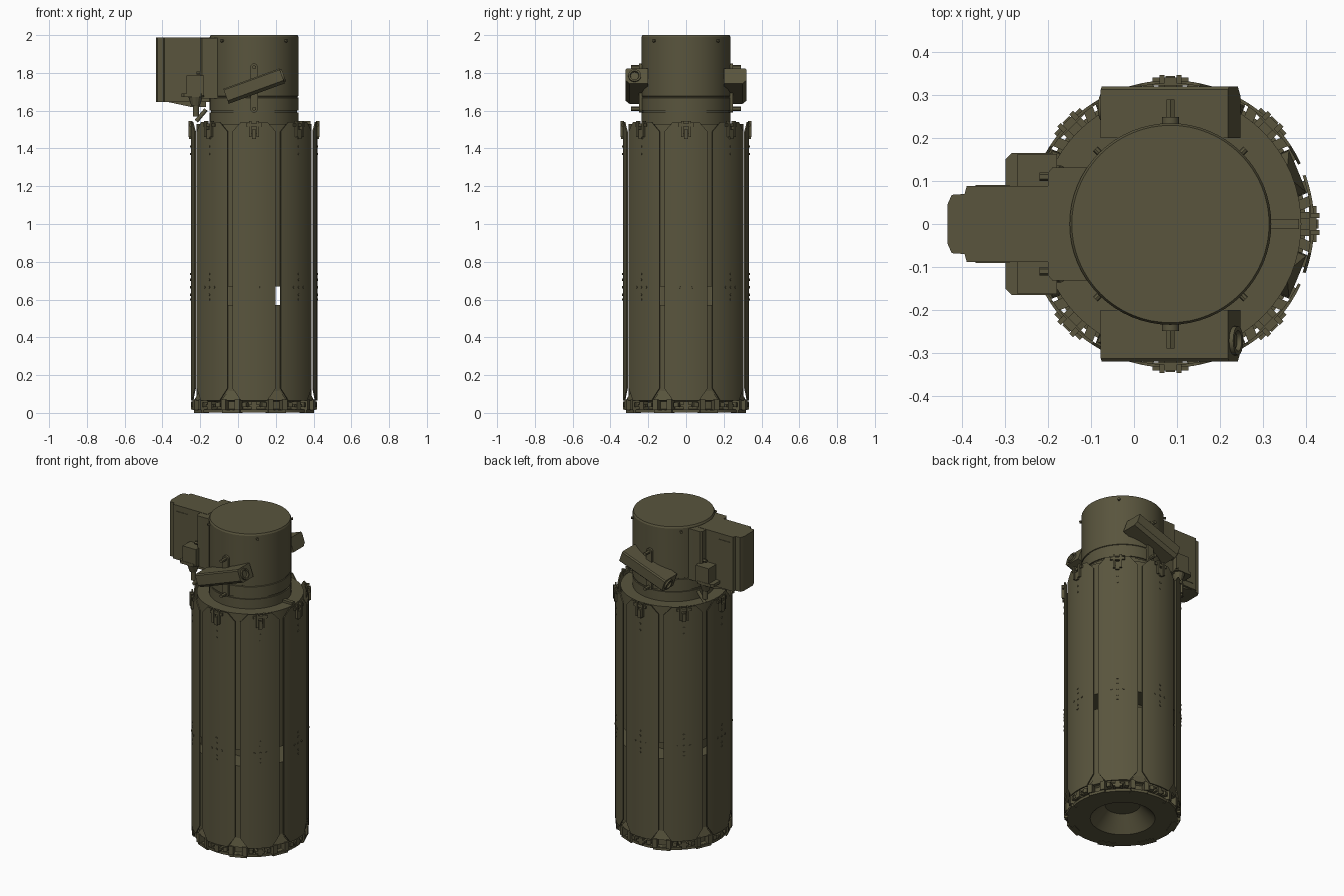
import bpy, bmesh, math
from math import radians, sin, cos, pi
from mathutils import Matrix, Vector

if "Cube" in bpy.data.objects:
    bpy.data.objects.remove(bpy.data.objects["Cube"])

olive = bpy.data.materials.new("olive_drab")
olive.use_nodes = True
olive.diffuse_color = (0.1, 0.09, 0.047, 1)
shader = olive.node_tree.nodes["Principled BSDF"]
shader.inputs["Base Color"].default_value = olive.diffuse_color
shader.inputs["Roughness"].default_value = 0.7

AXIS = 0.085          # x of the barrel axis
PETAL_R = 0.335
SIDES = [i * pi / 4 for i in range(8)]
GAPS = [a + pi / 8 for a in SIDES]


def finish(name, bm):
    bmesh.ops.recalc_face_normals(bm, faces=bm.faces)
    mesh = bpy.data.meshes.new(name)
    bm.to_mesh(mesh)
    bm.free()
    mesh.materials.append(olive)
    ob = bpy.data.objects.new(name, mesh)
    bpy.context.collection.objects.link(ob)
    bpy.ops.object.select_all(action="DESELECT")
    ob.select_set(True)
    bpy.context.view_layer.objects.active = ob
    bpy.ops.object.shade_smooth_by_angle(angle=radians(25))
    return ob


def polar(angle, r=0.0, z=0.0):
    """Frame on the barrel: local x points outward, local y runs around."""
    return (Matrix.Translation((AXIS, 0, 0)) @ Matrix.Rotation(angle, 4, "Z")
            @ Matrix.Translation((r, 0, z)))


def add_box(bm, lo, hi, frame=Matrix()):
    lo, hi = Vector(lo), Vector(hi)
    size = Matrix.Diagonal((*(hi - lo), 1))
    bmesh.ops.create_cube(bm, size=1, matrix=frame @ Matrix.Translation((lo + hi) / 2) @ size)


def add_prism(bm, points, depth, frame=Matrix()):
    base = bm.faces.new([bm.verts.new(frame @ Vector(p)) for p in points])
    move = frame.to_3x3() @ Vector(depth)
    top = bmesh.ops.extrude_face_region(bm, geom=[base], use_keep_orig=True)["geom"]
    bmesh.ops.translate(bm, vec=move, verts=[v for v in top if isinstance(v, bmesh.types.BMVert)])


def add_rod(bm, r, length, frame, segments=16):
    bmesh.ops.create_cone(bm, cap_ends=True, segments=segments, radius1=r, radius2=r,
                          depth=length, matrix=frame)


def add_lathe(bm, profile, frame=Matrix.Translation((AXIS, 0, 0)), steps=64):
    verts = [bm.verts.new((r, 0, z)) for r, z in profile]
    edges = [bm.edges.new(pair) for pair in zip(verts, verts[1:])]
    bmesh.ops.spin(bm, geom=verts + edges, cent=(0, 0, 0), axis=(0, 0, 1),
                   angle=2 * pi, steps=steps, use_duplicate=False)
    bmesh.ops.remove_doubles(bm, verts=bm.verts, dist=0.0002)
    bmesh.ops.transform(bm, matrix=frame, verts=bm.verts)


def lathe(name, profile):
    bm = bmesh.new()
    add_lathe(bm, profile)
    return finish(name, bm)


# Barrel core: lower and upper sections joined by an inner block
lathe("lower_core", [(0, 0.09), (0.1, 0.09), (0.185, 0.002), (0.315, 0.002), (0.315, 0.018),
                     (0.29, 0.02), (0.29, 0.06), (0.305, 0.07), (0.305, 0.57), (0, 0.57)])
lathe("upper_core", [(0, 0.67), (0.305, 0.67), (0.305, 1.53), (0.235, 1.53),
                     (0.235, 1.59), (0.228, 1.59), (0.228, 1.605), (0, 1.605)])
bm = bmesh.new()
add_box(bm, (-0.14, -0.17, 0.55), (0.17, 0.17, 0.69))
finish("core_link", bm)

# Head drum with its lower band and top lip
lathe("head_drum", [(0, 1.6), (0.235, 1.6), (0.235, 1.668), (0.231, 1.67), (0.231, 1.675),
                    (0.235, 1.677), (0.235, 1.99), (0.23, 2.0), (0, 2.0)])

# Eight curved side petals with cut corners and a top notch
bm = bmesh.new()
half = [2.5, 6, 9, 12, 16, 20]
columns = [-a for a in reversed(half)] + half
for side in SIDES:
    rows = []
    for a in columns:
        t = max(0, (abs(a) - 12) / 8)
        frame = polar(side + radians(a), PETAL_R)
        heights = (0.065 + 0.065 * t, 1.48, 1.54 - 0.05 * t)
        rows.append([bm.verts.new(frame @ Vector((0, 0, z))) for z in heights])
    for a, left, right in zip(columns, rows, rows[1:]):
        for k in range(2):
            if k == 1 and a == -2.5:
                continue
            bm.faces.new((left[k], right[k], right[k + 1], left[k + 1]))
loose = [v for v in bm.verts if not v.link_faces]
bmesh.ops.delete(bm, geom=loose, context="VERTS")
bmesh.ops.recalc_face_normals(bm, faces=bm.faces)
bmesh.ops.solidify(bm, geom=bm.faces[:], thickness=0.007)
finish("side_petals", bm)

# Latches at the petal tops
bm = bmesh.new()
for side in SIDES:
    f = polar(side, PETAL_R)
    add_box(bm, (-0.012, -0.042, 1.515), (0.006, 0.042, 1.532), f)
    add_box(bm, (-0.004, -0.011, 1.45), (0.01, 0.011, 1.5), f)
    for s in (-1, 1):
        add_box(bm, (-0.008, s * 0.02 - 0.006, 1.46), (0.012, s * 0.02 + 0.006, 1.545), f)
finish("petal_latches", bm)

# Rivets in rows on the petals
bm = bmesh.new()
spots = [(0, 1.41), (0, 1.37), (0, 0.735), (0, 0.705), (0, 0.665), (0, 0.625), (0, 0.6),
         (-0.035, 0.665), (0.035, 0.665)]
for side in SIDES:
    for y, z in spots:
        f = polar(side + y / PETAL_R, PETAL_R + 0.001, z) @ Matrix.Rotation(pi / 2, 4, "Y")
        add_rod(bm, 0.006, 0.005, f, 8)
finish("petal_rivets", bm)

# Wedge brackets between the petals, and feet under each petal and gap
bm = bmesh.new()
for gap in GAPS:
    add_prism(bm, [(0.322, -0.055, 0.065), (0.322, 0.055, 0.065),
                   (0.3, 0.013, 0.13), (0.3, -0.013, 0.13)], (-0.025, 0, 0), polar(gap))
finish("wedge_brackets", bm)

bm = bmesh.new()
for side, gap in zip(SIDES, GAPS):
    f = polar(side)
    add_box(bm, (0.28, -0.028, 0.03), (0.33, 0.028, 0.045), f)
    add_box(bm, (0.28, -0.014, 0.018), (0.334, 0.014, 0.06), f)
    for s in (-1, 1):
        f = polar(gap)
        add_box(bm, (0.27, s * 0.04 - 0.014, 0.015), (0.33, s * 0.04 + 0.014, 0.07), f)
        add_box(bm, (0.29, s * 0.075 - 0.012, 0.03), (0.322, s * 0.075 + 0.012, 0.055), f)
    add_box(bm, (0.28, -0.05, 0.0), (0.322, 0.05, 0.016), polar(gap))
finish("base_feet", bm)

# Tilted side sensors, with the lens at opposite ends
for s, name in ((-1, "front"), (1, "back")):
    tilt = Matrix.Translation((AXIS, 0, 1.73)) @ Matrix.Rotation(radians(-20), 4, "Y")
    bm = bmesh.new()
    section = [(-0.158, s * y, z) for y, z in
               ((0.2, -0.042), (0.3, -0.042), (0.32, -0.025), (0.32, 0.035), (0.313, 0.042), (0.2, 0.042))]
    add_prism(bm, section, (0.316, 0, 0), tilt)
    finish(name + "_sensor_bar", bm)
    bm = bmesh.new()
    add_lathe(bm, [(0, -0.01), (0.018, -0.01), (0.024, 0.01), (0.034, 0.01), (0.034, -0.02)],
              tilt @ Matrix.Translation((-s * 0.158, s * 0.272, 0))
              @ Matrix.Rotation(-s * pi / 2, 4, "Y"), 24)
    finish(name + "_sensor_lens", bm)
    # upright mounting lug behind the bar
    bm = bmesh.new()
    add_box(bm, (AXIS - 0.02, min(s * 0.22, s * 0.25), 1.61), (AXIS + 0.02, max(s * 0.22, s * 0.25), 1.83))
    across = Matrix.Rotation(pi / 2, 4, "X")
    for z in (1.61, 1.83):
        add_rod(bm, 0.02, 0.03, Matrix.Translation((AXIS, s * 0.235, z)) @ across)
        add_rod(bm, 0.011, 0.07, Matrix.Translation((AXIS, s * 0.255, z)) @ across, 6)
    finish(name + "_sensor_lug", bm)

# Side housing and the neck that joins it to the head
bm = bmesh.new()
outline = [(-0.435, 0.045), (-0.425, 0.068), (-0.395, 0.07), (-0.39, 0.088), (-0.15, 0.088)]
outline += [(x, -y) for x, y in reversed(outline)]
add_prism(bm, [(x, y, 1.645) for x, y in outline], (0, 0, 0.342))
add_prism(bm, [(-0.39, -0.075, 1.65), (-0.25, -0.075, 1.62), (-0.17, -0.075, 1.62),
               (-0.17, -0.075, 1.65)], (0, 0.15, 0))
for s in (-1, 1):
    add_box(bm, (-0.37, s * 0.088 - 0.003, 1.68), (-0.29, s * 0.088 + 0.003, 1.95))
finish("side_housing", bm)

bm = bmesh.new()
neck = [(-0.2, 0.12), (-0.19, 0.132), (-0.11, 0.132), (0.0, 0.15)]
neck += [(x, -y) for x, y in reversed(neck)]
add_prism(bm, [(x, y, 1.665) for x, y in neck], (0, 0, 0.32))
finish("housing_neck", bm)

# Actuator boxes, connectors and hoses beneath the housing
bm = bmesh.new()
for s in (-1, 1):
    plan = [(-0.3, 0.07), (-0.3, 0.15), (-0.285, 0.165), (-0.195, 0.165), (-0.18, 0.15), (-0.18, 0.07)]
    add_prism(bm, [(x, s * y, 1.672) for x, y in plan if x > -1], (0, 0, 0.018))
    add_box(bm, (-0.272, min(s * 0.07, s * 0.163), 1.68), (-0.18, max(s * 0.07, s * 0.163), 1.785))
    foot = Matrix.Translation((-0.225, s * 0.125, 1.65))
    bmesh.ops.create_cone(bm, cap_ends=True, segments=12, radius1=0.022, radius2=0.038,
                          depth=0.05, matrix=foot)
    add_rod(bm, 0.015, 0.07, Matrix.Translation((-0.222, s * 0.125, 1.605)), 12)
    hose = Matrix.Translation((-0.195, s * 0.125, 1.575)) @ Matrix.Rotation(radians(40), 4, "Y")
    add_rod(bm, 0.011, 0.08, hose, 12)
    # bolts on the drum and neck
    add_rod(bm, 0.01, 0.02, Matrix.Translation((-0.21, s * 0.11, 1.8)) @ Matrix.Rotation(pi / 2, 4, "Y"), 6)
    for a in (45, 135):
        add_rod(bm, 0.008, 0.02, polar(radians(s * a), 0.238, 1.97) @ Matrix.Rotation(pi / 2, 4, "Y"), 8)
finish("actuators_and_bolts", bm)

# Key block on the barrel shoulder
bm = bmesh.new()
add_box(bm, (0.23, -0.012, 1.52), (0.3, 0.012, 1.545), polar(0))
finish("shoulder_key", bm)
